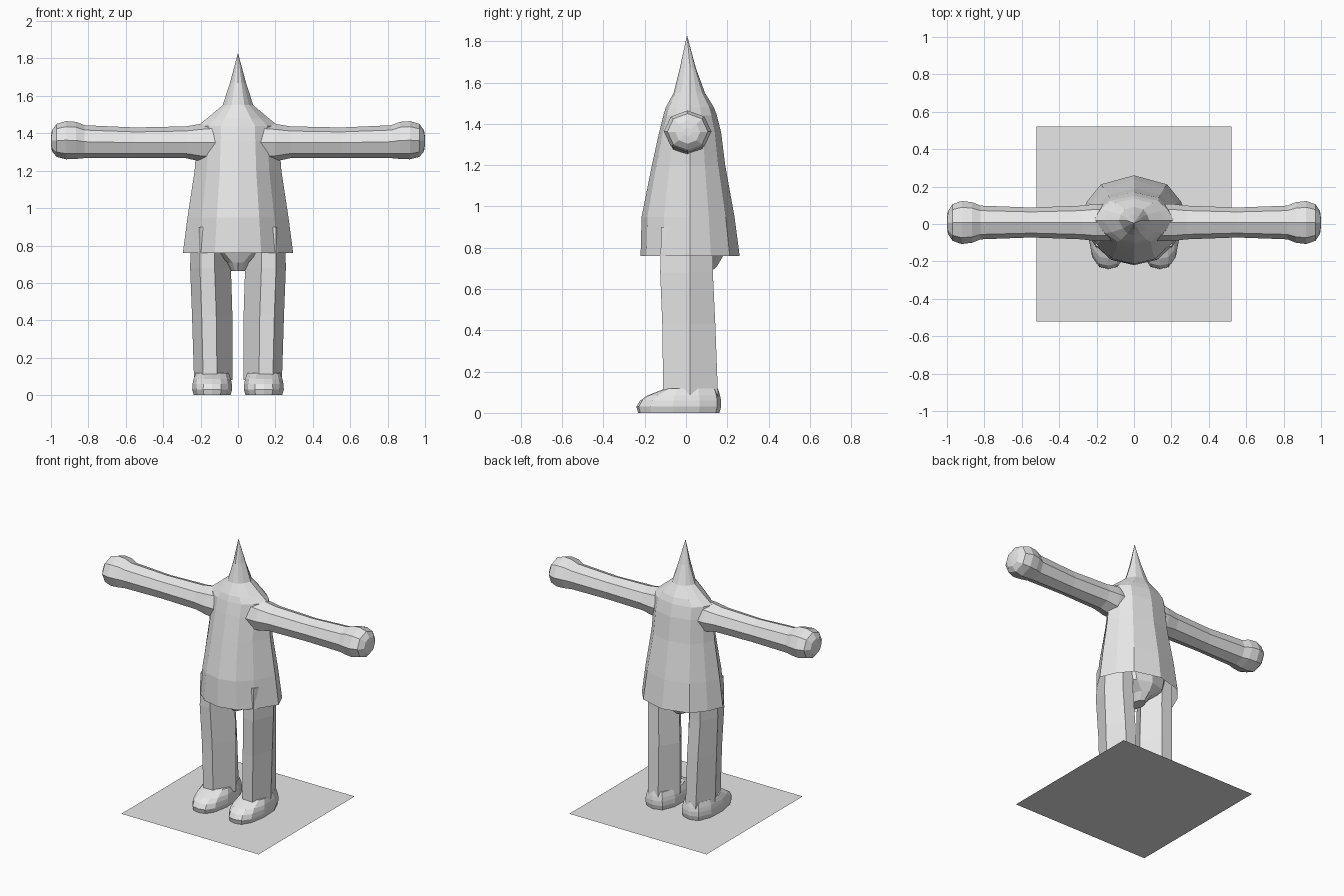
import bpy, bmesh, math

cube = bpy.data.objects.get("Cube")
if cube:
    bpy.data.objects.remove(cube, do_unlink=True)

grey = bpy.data.materials.new("plain_grey")
grey.use_nodes = True
grey.diffuse_color = (0.8, 0.8, 0.8, 1)
grey.node_tree.nodes["Principled BSDF"].inputs["Base Color"].default_value = (0.8, 0.8, 0.8, 1)


def loft(name, rings, cap_start=True, cap_end=True):
    """Skin a list of equal-length point rings with flat faces."""
    bm = bmesh.new()
    loops = [[bm.verts.new(p) for p in ring] for ring in rings]
    n = len(loops[0])
    for a, b in zip(loops, loops[1:]):
        for i in range(n):
            j = (i + 1) % n
            bm.faces.new((a[i], a[j], b[j], b[i]))
    if cap_start:
        bm.faces.new(loops[0][::-1])
    if cap_end:
        bm.faces.new(loops[-1])
    bmesh.ops.remove_doubles(bm, verts=bm.verts, dist=0.0005)
    bmesh.ops.recalc_face_normals(bm, faces=bm.faces)
    mesh = bpy.data.meshes.new(name)
    bm.to_mesh(mesh)
    bm.free()
    mesh.materials.append(grey)
    obj = bpy.data.objects.new(name, mesh)
    bpy.context.collection.objects.link(obj)
    return obj


def pair(name, rings):
    """Build a part on the left (+x) and its mirror on the right."""
    loft("left_" + name, rings)
    loft("right_" + name, [[(-x, y, z) for x, y, z in r] for r in rings])


def full(half):
    """Close a half outline that starts and ends on the centre line."""
    return half + [(-x, y) for x, y in half[-2:0:-1]]


def scaled(outline, cx, half_w, front, mid, back, z):
    return [(cx + u * half_w, mid + v * ((back - mid) if v > 0 else (mid - front)), z)
            for u, v in outline]


# Robe and pointed hood: height, half width, front y, back y
outline = full([(0, -1), (.42, -.88), (.72, -.54), (1, 0), (.85, .42), (.6, .8), (0, 1)])
levels = [(.76, .295, -.22, .26), (.95, .27, -.215, .235), (1.2, .232, -.165, .19),
          (1.36, .22, -.13, .17), (1.44, .215, -.11, .15), (1.48, .165, -.098, .135),
          (1.55, .082, -.06, .092), (1.67, .043, -.03, .048), (1.83, .0001, .0049, .0051)]
robe = [scaled(outline, 0, w, f, .02 if z < 1.8 else .005, b, z) for z, w, f, b in levels]
loft("hooded_robe", robe, cap_start=False, cap_end=False)

# Pelvis under the hem
hips = [(.665, .04, -.05, .1), (.71, .07, -.08, .15), (.76, .17, -.1, .18),
        (.9, .22, -.12, .18)]
loft("pelvis", [scaled(outline, 0, w, f, .03, b, z) for z, w, f, b in hips])

# Six-sided legs: height, outer x, inner x, front y, back y
legs = []
for z, outer, inner, front, back in [(.08, .235, .03, -.11, .155), (.43, .246, .03, -.115, .142),
                                     (.68, .256, .038, -.125, .13), (.9, .25, .05, -.12, .13)]:
    w = outer - inner
    legs.append([(outer, .02, z), (inner + .76 * w, front, z), (inner + .4 * w, front, z),
                 (inner, .02, z), (inner + .36 * w, back, z), (inner + .74 * w, back, z)])
pair("leg", legs)

# Shoes with rounded toe and heel
sole = full([(0, -1), (.45, -.95), (.8, -.7), (1, -.2), (.95, .45), (.6, .9), (0, 1)])
shoe = [(0, .098, -.232, .162), (.03, .107, -.24, .17), (.06, .105, -.222, .17),
        (.085, .1, -.185, .165), (.118, .088, -.1, .155)]
pair("shoe", [scaled(sole, .138, w, f, -.02, b, z) for z, w, f, b in shoe])

# Outstretched arms with rounded mitten hands: x, centre z, radius y, radius z
sections = [(.1, 1.35, .1, .11), (.2, 1.35, .1, .1), (.28, 1.352, .09, .085),
            (.55, 1.35, .08, .081), (.82, 1.355, .09, .088), (.865, 1.362, .108, .099),
            (.92, 1.363, .115, .102), (.97, 1.362, .098, .088), (.995, 1.36, .06, .056),
            (1, 1.36, .02, .02)]
arm = []
for x, cz, ry, rz in sections:
    arm.append([(x, .008 + ry * math.sin(k * math.tau / 8), cz + rz * math.cos(k * math.tau / 8))
                for k in range(8)])
pair("arm", arm)

# Square floor plate
s = .522
loft("floor_plate", [[(-s, -s, 0), (s, -s, 0), (s, s, 0), (-s, s, 0)]], cap_start=False)
